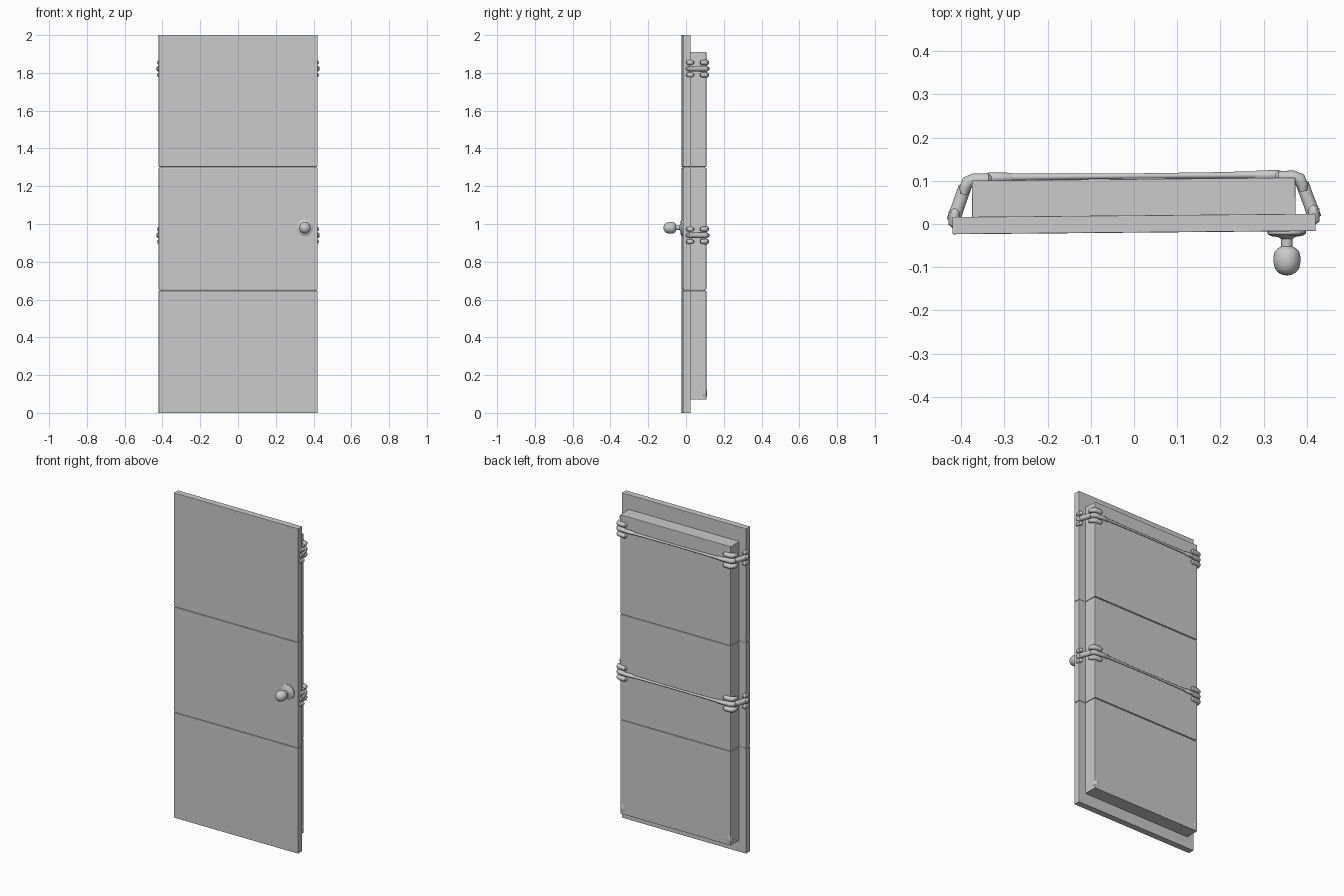
import bpy, bmesh, math
from mathutils import Matrix, Vector

cube = bpy.data.objects.get("Cube")
if cube:
    bpy.data.objects.remove(cube, do_unlink=True)

grey = bpy.data.materials.new("plain grey")
grey.use_nodes = True
COLOUR = (0.6, 0.6, 0.6, 1)
grey.diffuse_color = COLOUR
grey.node_tree.nodes["Principled BSDF"].inputs["Base Color"].default_value = COLOUR

# The whole door sits very slightly turned
TURN = Matrix.Rotation(0.009, 4, 'Z')


def add_object(name, bm, smooth=False, bevel=0):
    bmesh.ops.recalc_face_normals(bm, faces=bm.faces)
    mesh = bpy.data.meshes.new(name)
    bm.to_mesh(mesh)
    bm.free()
    mesh.materials.append(grey)
    obj = bpy.data.objects.new(name, mesh)
    bpy.context.collection.objects.link(obj)
    obj.matrix_world = TURN
    if bevel:
        mod = obj.modifiers.new("soft edges", 'BEVEL')
        mod.width, mod.segments = bevel, 2
    if smooth:
        bpy.ops.object.select_all(action='DESELECT')
        obj.select_set(True)
        bpy.context.view_layer.objects.active = obj
        bpy.ops.object.shade_smooth_by_angle(angle=math.radians(40))
    return obj


def box(name, low, high, bevel=0):
    low, high = Vector(low), Vector(high)
    bm = bmesh.new()
    size = Matrix.Diagonal((high - low).to_4d())
    size[3][3] = 1
    bmesh.ops.create_cube(bm, size=1, matrix=Matrix.Translation((low + high) / 2) @ size)
    return add_object(name, bm, bevel=bevel)


def tube(bm, points, radii, sides=12):
    """Round tube swept through the points, closed at both ends."""
    pts = [Vector(p) for p in points]
    rings = []
    for i, p in enumerate(pts):
        d = (pts[min(i + 1, len(pts) - 1)] - pts[max(i - 1, 0)]).normalized()
        up = Vector((0, 0, 1))
        side = d.cross(up).normalized()
        rings.append([bm.verts.new(p + radii[i] * (math.cos(a) * side + math.sin(a) * up))
                      for a in (math.tau * k / sides for k in range(sides))])
    for a, b in zip(rings, rings[1:]):
        for k in range(sides):
            n = (k + 1) % sides
            bm.faces.new((a[k], a[n], b[n], b[k]))
    bm.faces.new(rings[0])
    bm.faces.new(rings[-1])


# Front leaf and rear body: slabs with narrow grooves over a recessed core
GROOVES = (0.65, 1.30)
GAP = 0.003


def grooved_panel(name, half, y0, y1, bottom, top, core_y0, core_y1, bevel):
    levels = [bottom, *GROOVES, top]
    for i, (a, b) in enumerate(zip(levels, levels[1:])):
        low = a + (GAP if i else 0)
        high = b - (GAP if i < len(GROOVES) else 0)
        box(f"{name}_{('lower', 'middle', 'upper')[i]}", (-half, y0, low), (half, y1, high), bevel)
    box(name + "_core", (-half + 0.004, core_y0, bottom + 0.01),
        (half - 0.004, core_y1, top - 0.01))


grooved_panel("front_leaf", 0.42, -0.02, 0.02, 0, 2, -0.014, 0.018, 0.002)
grooved_panel("rear_body", 0.374, 0.018, 0.104, 0.07, 1.91, 0.018, 0.098, 0.002)

# Clamps gripping both edges, joined by rods across the back
for level, z in (("upper", 1.822), ("middle", 0.94)):
    for side, s in (("left", 1), ("right", -1)):
        bm = bmesh.new()
        for dz in (-0.033, 0, 0.033):
            # finger on the leaf edge
            tube(bm, [(s * x, y, z + dz) for x, y in
                      ((0.412, -0.005), (0.416, 0.004), (0.416, 0.03), (0.41, 0.038))],
                 (0.006, 0.013, 0.013, 0.006))
            # finger round the body corner
            tube(bm, [(s * x, y, z + dz) for x, y in
                      ((0.392, 0.072), (0.391, 0.085), (0.384, 0.1), (0.37, 0.105), (0.335, 0.106), (0.328, 0.106))],
                 (0.009, 0.013, 0.015, 0.015, 0.014, 0.007))
        # link between the fingers
        tube(bm, [(s * x, y, z) for x, y in
                  ((0.418, 0.01), (0.408, 0.04), (0.397, 0.07), (0.39, 0.09))],
             (0.016, 0.015, 0.015, 0.015))
        # ferrule that holds the rod
        tube(bm, [(s * x, 0.11, z) for x in (0.345, 0.335, 0.285, 0.278)],
             (0.008, 0.012, 0.011, 0.006))
        add_object(f"{level}_{side}_clamp", bm, smooth=True)
    bm = bmesh.new()
    tube(bm, [(x, 0.111, z) for x in (-0.32, -0.18, 0, 0.18, 0.32)],
         (0.009, 0.007, 0.006, 0.007, 0.009))
    add_object(level + "_tie_rod", bm, smooth=True)

# Small rounded caps on the lower corners of the rear body
for side, s in (("left", 1), ("right", -1)):
    bm = bmesh.new()
    place = Matrix.Translation((s * 0.36, 0.094, 0.107)) @ Matrix.Diagonal((0.018, 0.014, 0.034, 1))
    bmesh.ops.create_uvsphere(bm, u_segments=16, v_segments=10, radius=1, matrix=place)
    add_object(side + "_corner_cap", bm, smooth=True)

# Door knob turned about its axis
profile = [(0, 0.015), (0.044, 0.015), (0.044, 0.026), (0.036, 0.031), (0.02, 0.033),
           (0.013, 0.038), (0.013, 0.055), (0.022, 0.06), (0.028, 0.066), (0.031, 0.078),
           (0.031, 0.092), (0.028, 0.106), (0.02, 0.116), (0.01, 0.121), (0, 0.122)]
bm = bmesh.new()
verts = [bm.verts.new((0.353 + r, -y, 0.98)) for r, y in profile]
edges = [bm.edges.new(pair) for pair in zip(verts, verts[1:])]
bmesh.ops.spin(bm, geom=verts + edges, cent=(0.353, 0, 0.98), axis=(0, 1, 0),
               angle=math.tau, steps=28)
bmesh.ops.remove_doubles(bm, verts=bm.verts, dist=0.0001)
add_object("door_knob", bm, smooth=True)
